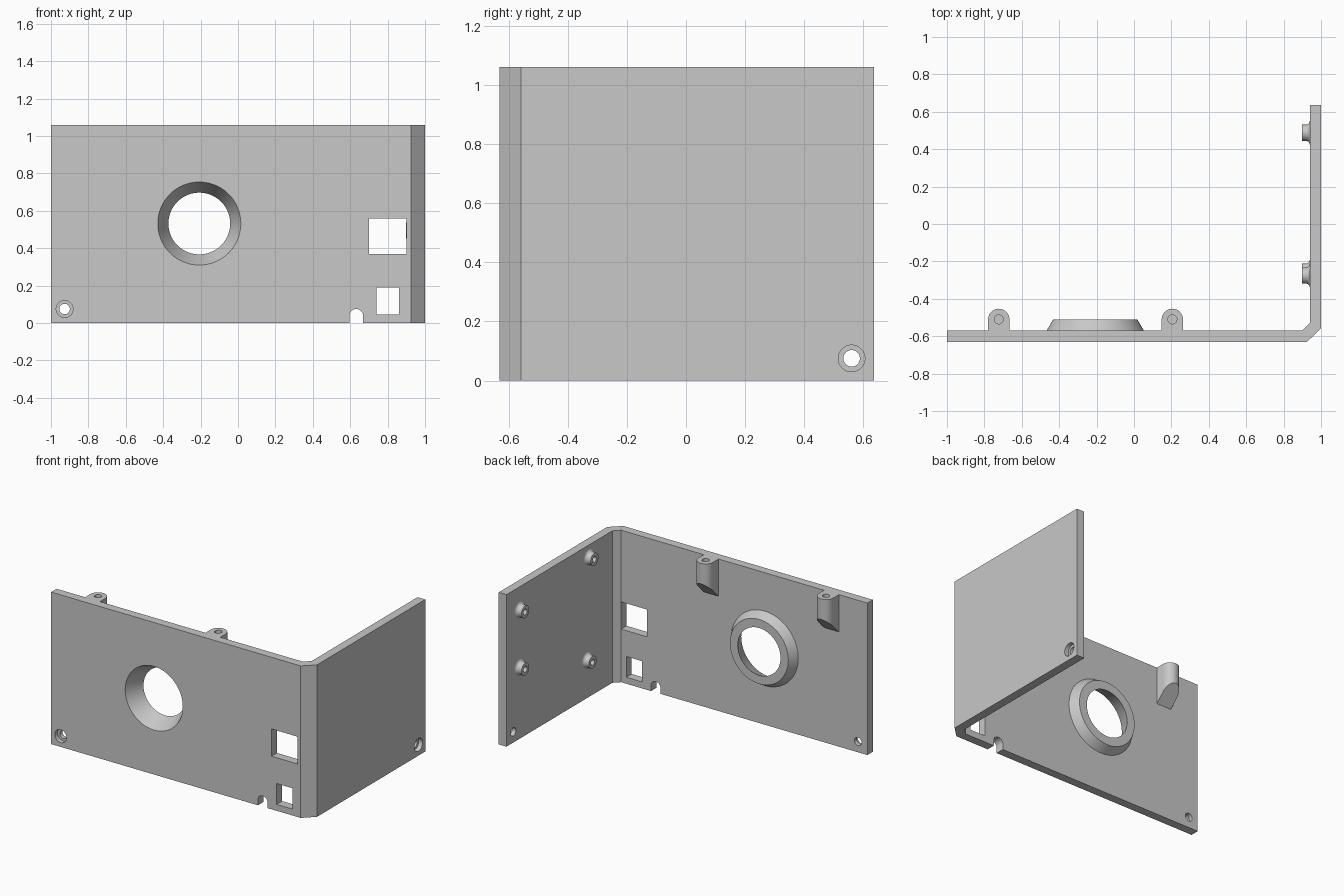
import bpy, bmesh, math
from mathutils import Vector, Matrix

if "Cube" in bpy.data.objects:
    bpy.data.objects.remove(bpy.data.objects["Cube"], do_unlink=True)

H = 1.06                     # wall height
OUT_Y, IN_Y = -0.63, -0.57   # front wall faces
OUT_X, IN_X = 1.0, 0.94      # side wall faces
BACK_Y = 0.635

grey = bpy.data.materials.new("plain_grey")
grey.use_nodes = True
grey.diffuse_color = (0.58, 0.58, 0.58, 1)
grey.node_tree.nodes["Principled BSDF"].inputs["Base Color"].default_value = grey.diffuse_color


def finish(name, bm):
    bmesh.ops.remove_doubles(bm, verts=bm.verts, dist=1e-5)
    bmesh.ops.recalc_face_normals(bm, faces=bm.faces)
    mesh = bpy.data.meshes.new(name)
    bm.to_mesh(mesh)
    bm.free()
    mesh.materials.append(grey)
    obj = bpy.data.objects.new(name, mesh)
    bpy.context.collection.objects.link(obj)
    return obj


def prism_bm(points, z0, z1):
    bm = bmesh.new()
    face = bm.faces.new([bm.verts.new((x, y, z0)) for x, y in points])
    new = bmesh.ops.extrude_face_region(bm, geom=[face])["geom"]
    verts = [v for v in new if isinstance(v, bmesh.types.BMVert)]
    bmesh.ops.translate(bm, verts=verts, vec=(0, 0, z1 - z0))
    return bm


def box(name, x0, x1, y0, y1, z0, z1):
    return finish(name, prism_bm([(x0, y0), (x1, y0), (x1, y1), (x0, y1)], z0, z1))


def lathe(name, profile, origin, axis, steps=64):
    """Revolve a closed (radius, height) profile about an axis."""
    bm = bmesh.new()
    rings = []
    for i in range(steps):
        a = math.tau * i / steps
        rings.append([bm.verts.new((r * math.cos(a), r * math.sin(a), h)) for r, h in profile])
    n = len(profile)
    for i in range(steps):
        a, b = rings[i], rings[(i + 1) % steps]
        for j in range(n):
            k = (j + 1) % n
            if profile[j][0] == 0 and profile[k][0] == 0:
                continue
            loop = [a[j], b[j], b[k], a[k]]
            if profile[j][0] == 0:
                loop.remove(b[j])
            if profile[k][0] == 0:
                loop.remove(b[k])
            bm.faces.new(loop)
    turn = Vector(axis).to_track_quat('Z', 'Y').to_matrix().to_4x4()
    bmesh.ops.transform(bm, matrix=Matrix.Translation(origin) @ turn, verts=bm.verts)
    return finish(name, bm)


def cut(obj, cutter):
    mod = obj.modifiers.new("cut", 'BOOLEAN')
    mod.operation, mod.solver, mod.object = 'DIFFERENCE', 'EXACT', cutter
    graph = bpy.context.evaluated_depsgraph_get()
    mesh = bpy.data.meshes.new_from_object(obj.evaluated_get(graph))
    obj.modifiers.clear()
    obj.data = mesh
    bpy.data.objects.remove(cutter, do_unlink=True)


# L-shaped wall with a chamfered corner
wall = finish("corner_wall", prism_bm([
    (-1, OUT_Y), (0.925, OUT_Y), (OUT_X, -0.558), (OUT_X, BACK_Y),
    (IN_X, BACK_Y), (IN_X, -0.53), (0.9, IN_Y), (-1, IN_Y)], 0, H))

# Tapered round opening with its raised collar behind
CX, CZ = -0.207, 0.532
WIDE, NARROW, DEPTH = 0.222, 0.165, 0.12
slope = (WIDE - NARROW) / DEPTH


def bore(h):
    return WIDE - slope * h


cut(wall, lathe("cutter", [(0, -0.02), (bore(-0.02), -0.02), (bore(0.1), 0.1), (0, 0.1)],
                (CX, OUT_Y, CZ), (0, 1, 0), 96))
lathe("opening_collar", [(bore(0.06), 0.06), (0.26, 0.06), (0.225, DEPTH), (NARROW, DEPTH)],
      (CX, OUT_Y, CZ), (0, 1, 0), 96)

# Rectangular ports
for x0, x1, z0, z1 in [(0.7, 0.9, 0.37, 0.56), (0.74, 0.86, 0.045, 0.19)]:
    cut(wall, box("cutter", x0, x1, -0.7, -0.5, z0, z1))

# Round-topped cable notch at the lower edge
NX, NR = 0.632, 0.037
cut(wall, box("cutter", NX - NR, NX + NR, -0.7, -0.5, -0.1, NR))
cut(wall, lathe("cutter", [(0, 0), (NR, 0), (NR, 0.2), (0, 0.2)], (NX, -0.7, NR + 0.001), (0, 1, 0)))

# Counterbored screw holes, one per wall
screw = [(0, -0.02), (0.045, -0.02), (0.045, 0.03), (0.028, 0.03), (0.028, 0.1), (0, 0.1)]
cut(wall, lathe("cutter", screw, (-0.927, OUT_Y, 0.075), (0, 1, 0), 48))
cut(wall, lathe("cutter", screw, (OUT_X, 0.56, 0.075), (-1, 0, 0), 48))

# Screw lugs at the upper edge, sloped underneath
LUG_R, LUG_Y, LUG_Z = 0.057, -0.51, 0.8
for side, x in (("right", -0.723), ("left", 0.205)):
    arc = [(x + LUG_R * math.cos(math.pi * i / 24), LUG_Y + LUG_R * math.sin(math.pi * i / 24))
           for i in range(25)]
    bm = prism_bm([(x - LUG_R, IN_Y), (x + LUG_R, IN_Y)] + arc, LUG_Z - 0.05, H)
    bmesh.ops.bisect_plane(bm, geom=bm.verts[:] + bm.edges[:] + bm.faces[:],
                           plane_co=(x, IN_Y, LUG_Z), plane_no=(0, -1, 1), clear_inner=True)
    bmesh.ops.holes_fill(bm, edges=[e for e in bm.edges if e.is_boundary], sides=0)
    lug = finish("screw_lug_" + side, bm)
    cut(lug, lathe("cutter", [(0, -0.13), (0.024, -0.13), (0.024, 0.1), (0, 0.1)],
                   (x, LUG_Y, H), (0, 0, 1), 32))

# Board standoffs on the side wall, flared at the foot
TIP_R, FLARE, TALL, PILOT = 0.043, 0.022, 0.042, 0.02
flare = [(TIP_R + FLARE * (1 - math.sin(t)), FLARE * (1 - math.cos(t)))
         for t in (math.pi / 2 * i / 6 for i in range(7))]
for place, y, z in (("front_upper", -0.275, 0.97), ("front_lower", -0.255, 0.26),
                    ("rear_upper", 0.488, 0.895), ("rear_lower", 0.488, 0.495)):
    lathe("standoff_" + place, [(PILOT, 0)] + flare + [(TIP_R, TALL), (PILOT, TALL)],
          (IN_X, y, z), (-1, 0, 0), 40)

# Smooth the round surfaces, keep edges sharp
for obj in bpy.context.collection.objects:
    if obj.type == 'MESH' and obj.data.materials and obj.data.materials[0] == grey:
        bpy.ops.object.select_all(action='DESELECT')
        obj.select_set(True)
        bpy.context.view_layer.objects.active = obj
        bpy.ops.object.shade_smooth_by_angle(angle=math.radians(30))
